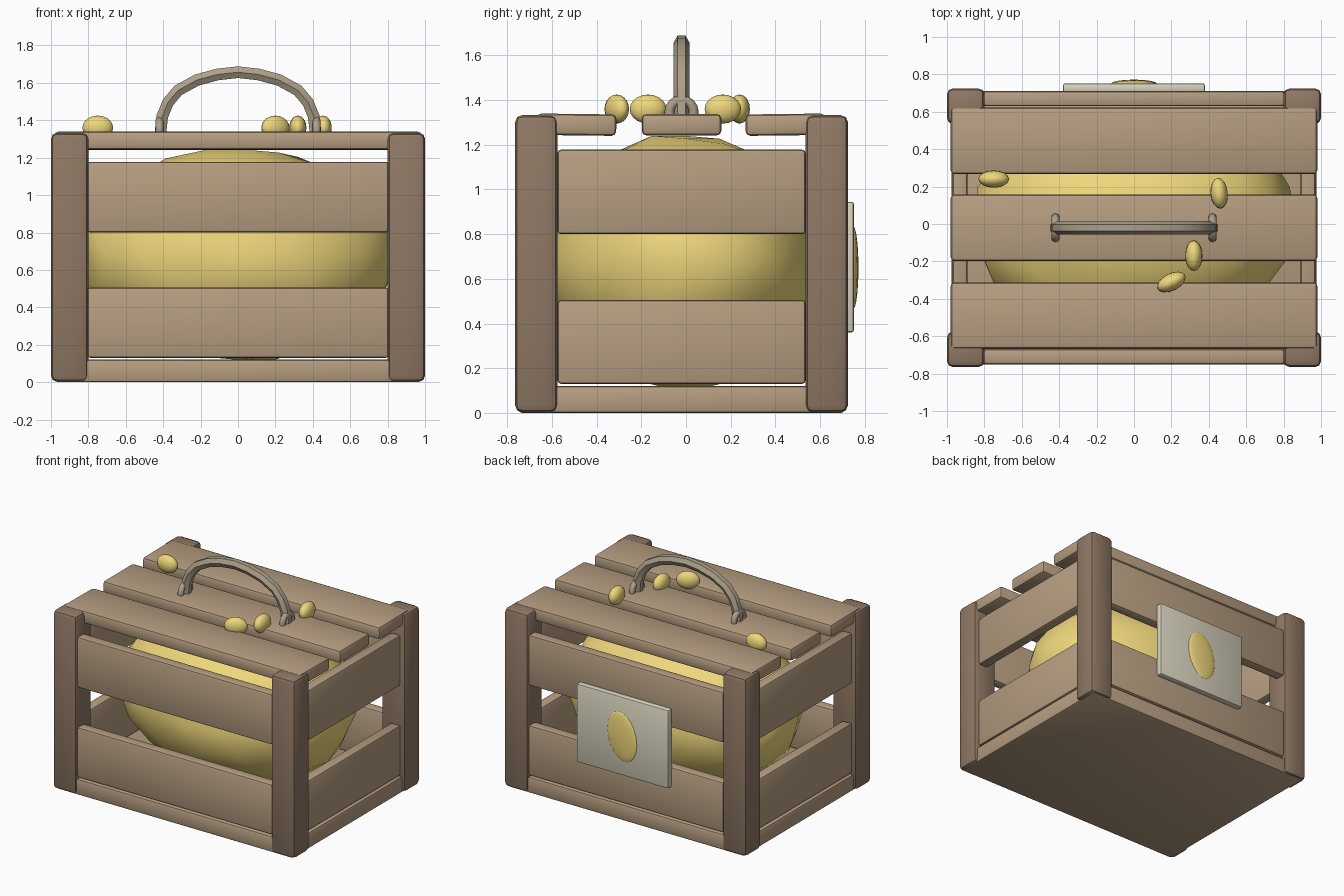
import bpy, bmesh, math, random
from mathutils import Vector

if "Cube" in bpy.data.objects:
    bpy.data.objects.remove(bpy.data.objects["Cube"])

random.seed(4)
CY = -0.02  # crate centre in y (label sticks out at the back)


def material(name, rgb):
    m = bpy.data.materials.new(name)
    m.diffuse_color = (*rgb, 1)
    m.use_nodes = True
    m.node_tree.nodes["Principled BSDF"].inputs["Base Color"].default_value = m.diffuse_color
    return m


PLANK = material("plank_wood", (0.47, 0.34, 0.22))
POST = material("post_wood", (0.28, 0.19, 0.13))
GOLD = material("gold", (0.86, 0.68, 0.20))
METAL = material("metal", (0.42, 0.35, 0.25))
PAPER = material("paper", (0.70, 0.66, 0.53))


def finish(ob, name, mat, angle=35):
    ob.name = name
    ob.data.materials.append(mat)
    bpy.ops.object.select_all(action='DESELECT')
    ob.select_set(True)
    bpy.context.view_layer.objects.active = ob
    bpy.ops.object.shade_smooth_by_angle(angle=math.radians(angle))
    return ob


def box(name, x, y, z, mat, bevel=0.015, rot=(0, 0, 0)):
    """Bevelled box from (min, max) ranges."""
    bm = bmesh.new()
    bmesh.ops.create_cube(bm, size=1)
    bmesh.ops.scale(bm, vec=(x[1] - x[0], y[1] - y[0], z[1] - z[0]), verts=bm.verts)
    bmesh.ops.bevel(bm, geom=bm.edges[:], offset=bevel, segments=2,
                    profile=0.5, affect='EDGES')
    me = bpy.data.meshes.new(name)
    bm.to_mesh(me)
    bm.free()
    ob = bpy.data.objects.new(name, me)
    bpy.context.collection.objects.link(ob)
    ob.location = [sum(r) / 2 for r in (x, y, z)]
    ob.rotation_euler = rot
    return finish(ob, name, mat)


def ellipsoid(name, loc, size, mat, rot=(0, 0, 0)):
    bpy.ops.mesh.primitive_uv_sphere_add(segments=16, ring_count=10, radius=1,
                                         location=loc, rotation=rot)
    ob = bpy.context.object
    ob.scale = size
    return finish(ob, name, mat, 60)


# Base and corner posts
box("base", (-0.975, 0.975), (CY - 0.73, CY + 0.73), (0, 0.12), PLANK)
for sx in (-1, 1):
    for sy in (-1, 1):
        px, py = sx * 0.9, CY + sy * 0.65
        box("corner_post", (px - 0.1, px + 0.1), (py - 0.095, py + 0.095),
            (0.002, 1.333), POST, 0.032)

# Side slats, two rows all round
for z in ((0.13, 0.505), (0.80, 1.178)):
    for s in (-1, 1):
        y, x = CY + s * 0.69, s * 0.93
        box("long_slat", (-0.805, 0.805), (y - 0.04, y + 0.04), z, PLANK)
        box("end_slat", (x - 0.04, x + 0.04), (CY - 0.555, CY + 0.555), z, PLANK)

# Lid planks, the outer two slightly tilted
for y, tilt in ((-0.49, -0.012), (-0.02, 0), (0.445, 0.012)):
    box("lid_plank", (-0.98, 0.98), (y - 0.178, y + 0.178), (1.242, 1.338),
        PLANK, 0.02, (tilt, 0, 0))

# Lumpy heap inside the crate
bpy.ops.mesh.primitive_ico_sphere_add(subdivisions=3, radius=1)
heap = bpy.context.object
for v in heap.data.vertices:
    k = random.uniform(0.97, 1.03)
    v.co = Vector((v.co.x * 0.86, v.co.y * 0.63, v.co.z * 0.57)) * k
    v.co.z = max(-0.57, min(0.56, v.co.z))
heap.location = (0, 0, 0.68)
finish(heap, "bean_heap", GOLD, 45)

# Loose beans on the lid: x, y, turn
for x, y, a in ((-0.75, 0.24, 0), (0.455, 0.165, 95), (0.32, -0.17, 90), (0.20, -0.31, 27)):
    ellipsoid("loose_bean", (x, y, 1.36), (0.082, 0.046, 0.065), GOLD,
              (0, 0, math.radians(a)))

# Handle: bent tube along an arch
half = [(0.415, 1.33), (0.405, 1.42), (0.375, 1.495), (0.32, 1.56), (0.22, 1.615), (0.11, 1.645)]
path = [(-x, z) for x, z in half] + [(0, 1.657)] + half[::-1]
cu = bpy.data.curves.new("handle", 'CURVE')
cu.dimensions = '3D'
cu.bevel_depth = 0.036
cu.bevel_resolution = 1
cu.use_fill_caps = True
sp = cu.splines.new('POLY')
sp.points.add(len(path) - 1)
for p, (x, z) in zip(sp.points, path):
    p.co = (x, CY, z, 1)
tube = bpy.data.objects.new("handle", cu)
bpy.context.collection.objects.link(tube)
bpy.ops.object.select_all(action='DESELECT')
tube.select_set(True)
bpy.context.view_layer.objects.active = tube
bpy.ops.object.convert(target='MESH')
finish(bpy.context.object, "handle", METAL, 50)

# Ring brackets holding the handle
for s in (-1, 1):
    bpy.ops.mesh.primitive_torus_add(major_segments=16, minor_segments=8,
                                     major_radius=0.055, minor_radius=0.022,
                                     location=(s * 0.42, CY, 1.345),
                                     rotation=(0, math.pi / 2, 0))
    finish(bpy.context.object, "handle_bracket", METAL, 60)

# Label on the back with a bean emblem
box("label", (-0.38, 0.38), (0.70, 0.752), (0.36, 0.945), PAPER, 0.012)
ellipsoid("label_bean", (0, 0.75, 0.65), (0.12, 0.022, 0.185), GOLD, (0, math.radians(12), 0))
